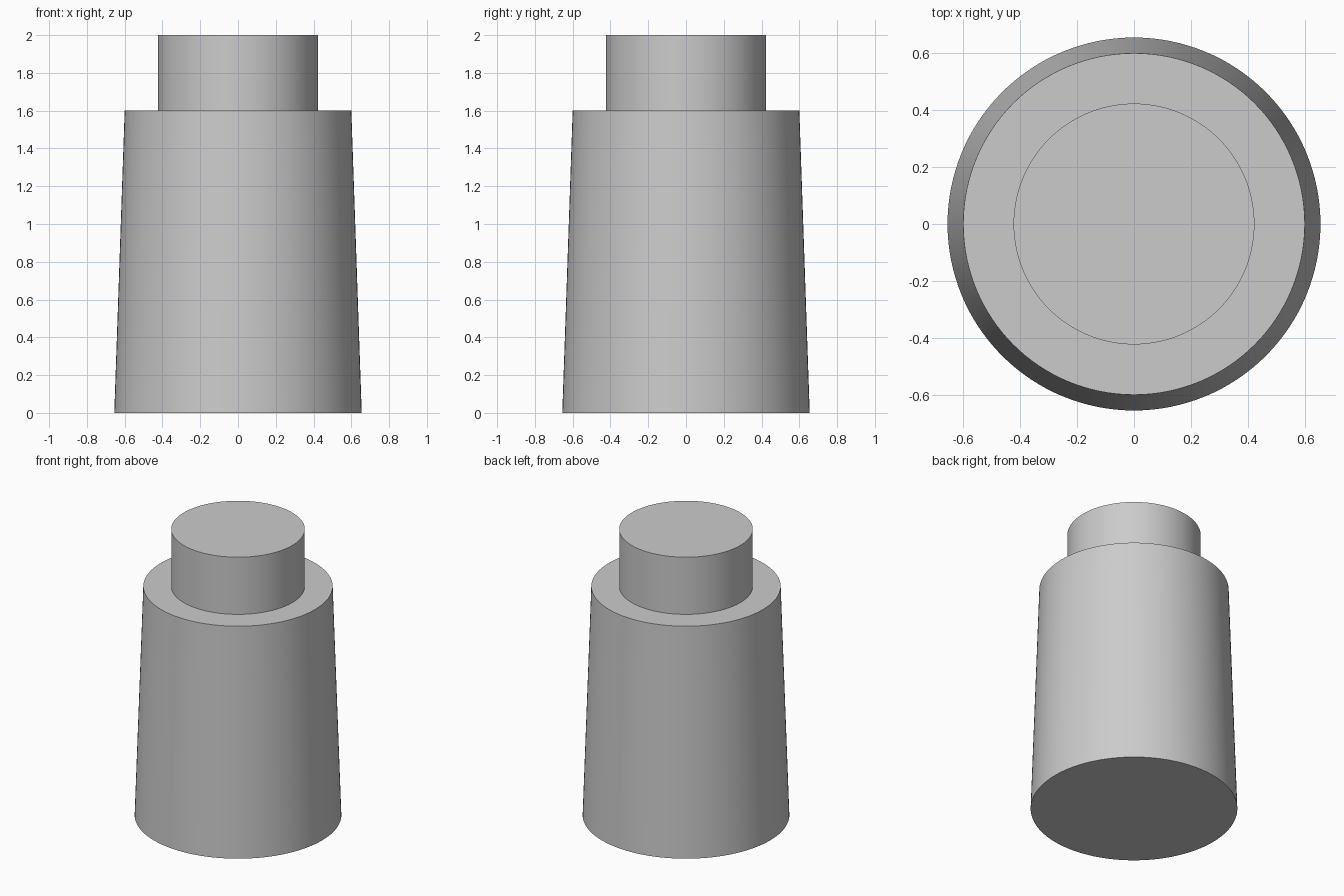
import bpy
import math

default = bpy.data.objects.get("Cube")
if default:
    bpy.data.objects.remove(default, do_unlink=True)

SEGMENTS = 128

grey = bpy.data.materials.new("light_grey")
grey.use_nodes = True
colour = (0.6, 0.6, 0.6, 1.0)
grey.diffuse_color = colour
grey.node_tree.nodes["Principled BSDF"].inputs["Base Color"].default_value = colour


def frustum(name, bottom_radius, top_radius, z_low, z_high):
    """Upright capped cone section between two heights."""
    bpy.ops.mesh.primitive_cone_add(
        vertices=SEGMENTS, radius1=bottom_radius, radius2=top_radius,
        depth=z_high - z_low, location=(0, 0, (z_low + z_high) / 2))
    part = bpy.context.object
    part.name = name
    part.data.materials.append(grey)
    bpy.ops.object.shade_smooth_by_angle(angle=math.radians(30))
    return part


# Tapered main body
frustum("tapered_body", 0.655, 0.60, 0.0, 1.6)

# Straight neck on top
frustum("neck", 0.423, 0.423, 1.6, 2.0)
